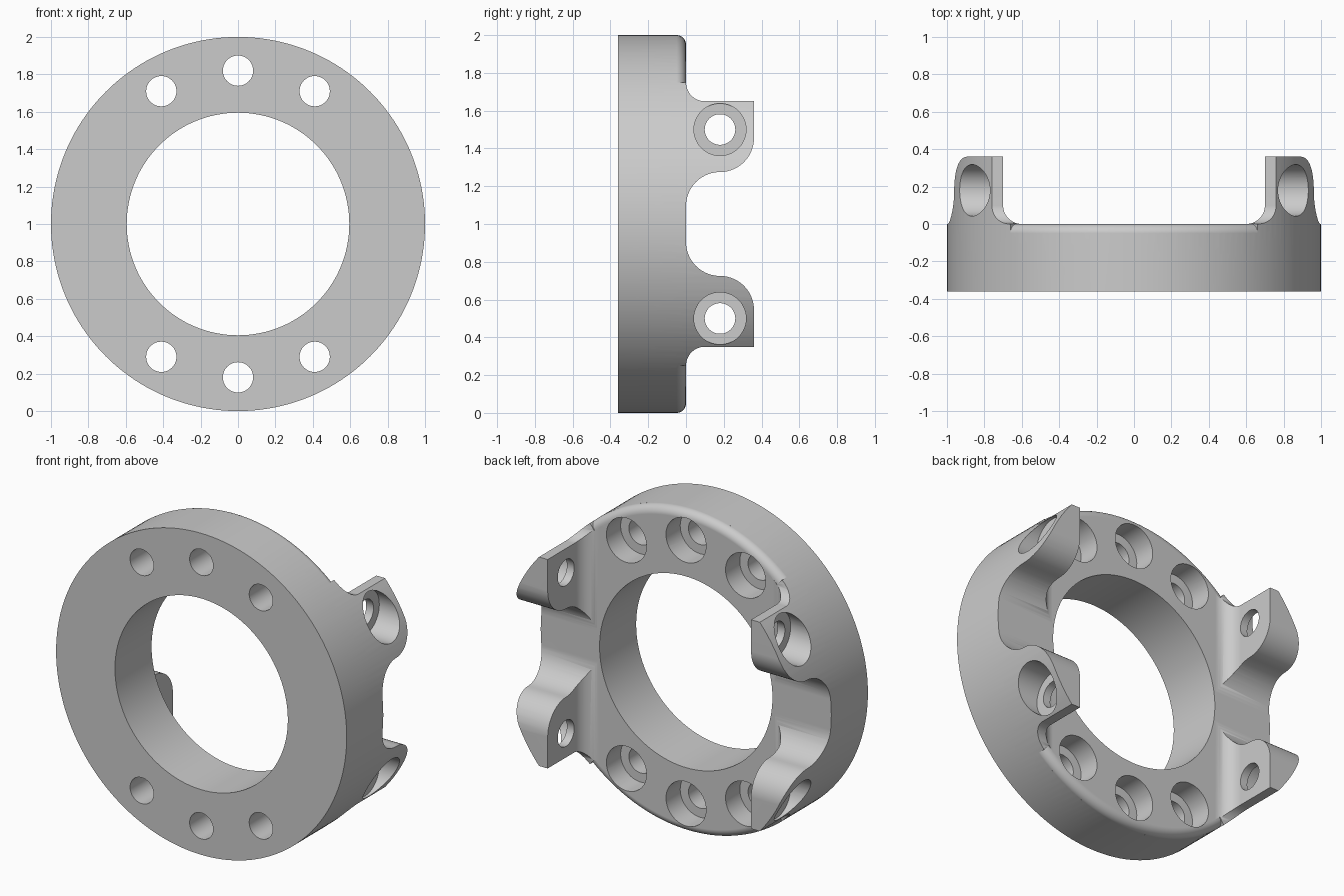
import bpy, bmesh
from math import pi, sin, cos, radians
from mathutils import Vector, Matrix

if "Cube" in bpy.data.objects:
    bpy.data.objects.remove(bpy.data.objects["Cube"])

FRONT, LUG_END, AXIS_Z = -0.36, 0.36, 1.0


def arc(cx, cy, r, a0, a1, n=14):
    """Points on an arc, angles in degrees."""
    return [(cx + r * cos(radians(a0 + (a1 - a0) * i / n)),
             cy + r * sin(radians(a0 + (a1 - a0) * i / n))) for i in range(n + 1)]


def make_object(name, bm):
    bmesh.ops.remove_doubles(bm, verts=bm.verts, dist=1e-5)
    bmesh.ops.recalc_face_normals(bm, faces=bm.faces)
    mesh = bpy.data.meshes.new(name)
    bm.to_mesh(mesh)
    bm.free()
    obj = bpy.data.objects.new(name, mesh)
    bpy.context.collection.objects.link(obj)
    return obj


def prism(name, points, direction):
    """Extrude a closed outline of 3D points."""
    bm = bmesh.new()
    face = bm.faces.new([bm.verts.new(p) for p in points])
    new = bmesh.ops.extrude_face_region(bm, geom=[face])["geom"]
    bmesh.ops.translate(bm, vec=Vector(direction),
                        verts=[v for v in new if isinstance(v, bmesh.types.BMVert)])
    return make_object(name, bm)


def rod(name, x, z, r, y0, y1, n=48):
    """Cylinder along y."""
    return prism(name, [(x + px, y0, z + pz) for px, pz in arc(0, 0, r, 0, 360, n)[:-1]],
                 (0, y1 - y0, 0))


def side_rod(name, y, z, r, x0, x1, n=48):
    """Cylinder along x."""
    return prism(name, [(x0, y + py, z + pz) for py, pz in arc(0, 0, r, 0, 360, n)[:-1]],
                 (x1 - x0, 0, 0))


def carve(target, tool, operation="DIFFERENCE"):
    mod = target.modifiers.new("carve", "BOOLEAN")
    mod.operation, mod.object, mod.solver = operation, tool, "EXACT"
    bpy.context.view_layer.objects.active = target
    bpy.ops.object.modifier_apply(modifier=mod.name)
    bpy.data.objects.remove(tool)


# Round blank, trimmed to the side outline of the plate and its lugs
clamp = rod("clamp_ring", 0, AXIS_Z, 1.0, FRONT, 0.5, 160)
upper = ([(0, 0.095)] + arc(0.18, 0.095, 0.18, 180, 90)
         + arc(0.18, 0.455, 0.18, -90, 0) + [(LUG_END, 0.65)]
         + arc(0.1, 0.75, 0.1, -90, -180) + [(0, 1.2), (-0.6, 1.2)])
outline = upper + [(y, -z) for y, z in reversed(upper)]
outline = [p for i, p in enumerate(outline)
           if (Vector(p) - Vector(outline[i - 1])).length > 1e-4]
carve(clamp, prism("side_outline", [(-1.2, y, z + AXIS_Z) for y, z in outline],
                   (2.4, 0, 0)), "INTERSECT")

# Channel between the lugs, with filleted bottom corners
channel = arc(0.6, 0.1, 0.1, -90, 0) + [(0.7, 0.6)]
channel += [(-x, y) for x, y in reversed(channel)]
carve(clamp, prism("channel", [(x, y, -0.2) for x, y in channel], (0, 0, 2.4)))

# Rounded back rim above and below the lugs
for middle in (90, 270):
    section = arc(0.95, -0.05, 0.05, 0, 90, 8) + [(0.95, 0.05), (1.05, 0.05), (1.05, -0.05)]
    bm = bmesh.new()
    steps, span = 40, 41.4
    rings = []
    for i in range(steps + 1):
        a = radians(middle - span + 2 * span * i / steps)
        rings.append([bm.verts.new((r * cos(a), y, AXIS_Z + r * sin(a))) for r, y in section])
    for a, b in zip(rings, rings[1:]):
        for k in range(len(section)):
            j = (k + 1) % len(section)
            bm.faces.new((a[k], a[j], b[j], b[k]))
    bm.faces.new(rings[0])
    bm.faces.new(rings[-1])
    carve(clamp, make_object("rim_cutter", bm))

# Large central bore
carve(clamp, rod("central_bore", 0, AXIS_Z, 0.595, -1, 1, 128))

# Counterbored bolt holes through the plate
for angle in (60, 90, 120, 240, 270, 300):
    x, z = 0.82 * cos(radians(angle)), AXIS_Z + 0.82 * sin(radians(angle))
    carve(clamp, rod("bolt_hole", x, z, 0.081, -1, 1))
    carve(clamp, rod("bolt_counterbore", x, z, 0.138, -0.14, 0.3))

# Counterbored cross holes through the four lugs
for side in (-1, 1):
    for dz in (-0.5, 0.5):
        carve(clamp, side_rod("lug_hole", 0.18, AXIS_Z + dz, 0.081, side * 0.5, side * 1.2))
        carve(clamp, side_rod("lug_counterbore", 0.18, AXIS_Z + dz, 0.138,
                              side * 0.75, side * 1.2))

# Plain grey metal
grey = bpy.data.materials.new("plain_grey")
grey.use_nodes = True
colour = (0.6, 0.6, 0.6, 1)
grey.diffuse_color = colour
grey.node_tree.nodes["Principled BSDF"].inputs["Base Color"].default_value = colour
clamp.data.materials.clear()
clamp.data.materials.append(grey)
for poly in clamp.data.polygons:
    poly.material_index = 0

# Smooth curved walls, crisp edges
bpy.ops.object.select_all(action="DESELECT")
clamp.select_set(True)
bpy.context.view_layer.objects.active = clamp
bpy.ops.object.shade_smooth_by_angle(angle=radians(30))
weighted = clamp.modifiers.new("weighted_normals", "WEIGHTED_NORMAL")
weighted.keep_sharp = True
